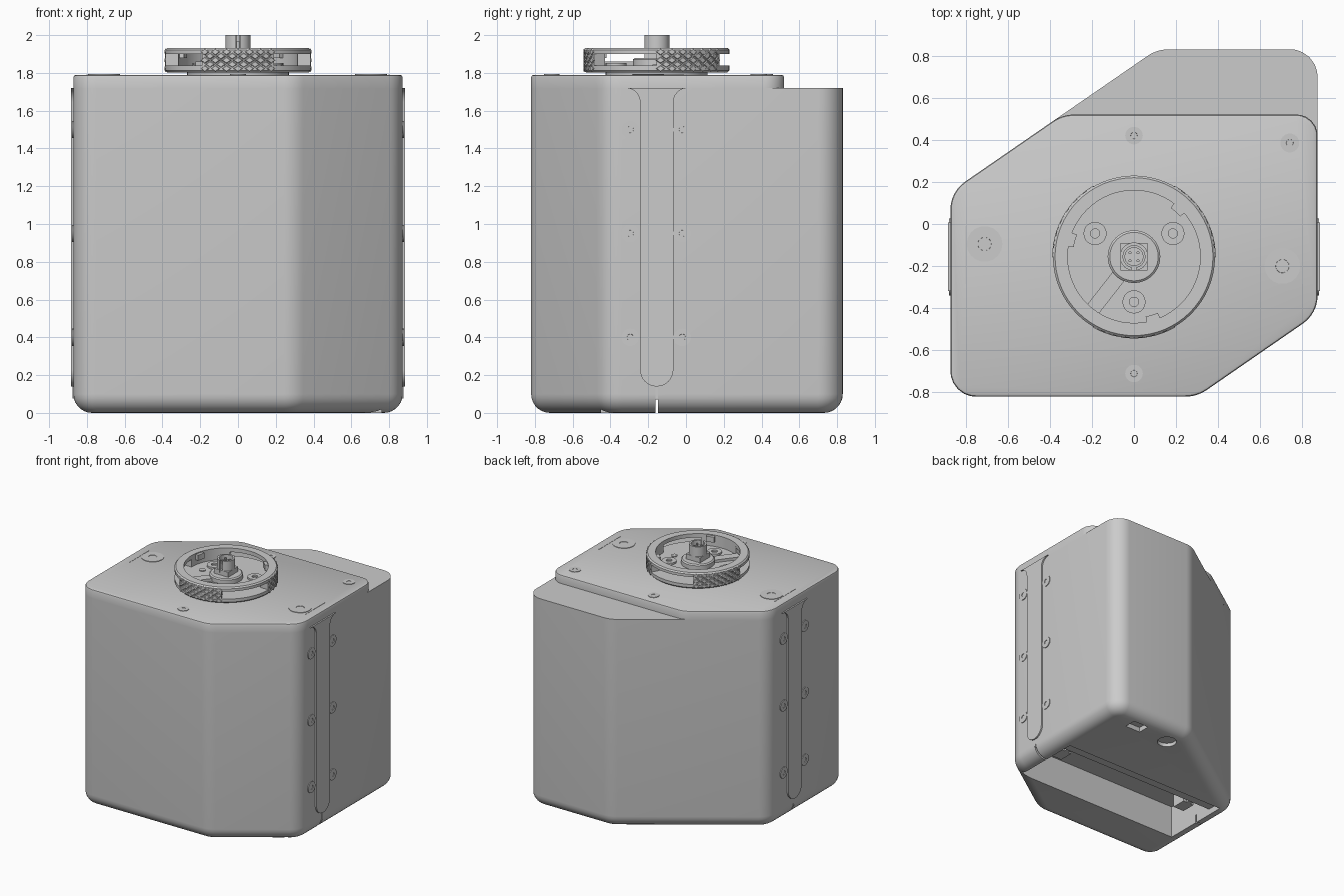
import bpy, bmesh
from math import radians, sin, cos, tan, pi
from mathutils import Vector, Matrix

cube = bpy.data.objects.get("Cube")
if cube:
    bpy.data.objects.remove(cube)

grey = bpy.data.materials.new("plain_grey")
grey.use_nodes = True
grey.diffuse_color = (0.6, 0.6, 0.6, 1)
grey.node_tree.nodes["Principled BSDF"].inputs["Base Color"].default_value = grey.diffuse_color


def finish(name, bm, matrix=None):
    bmesh.ops.recalc_face_normals(bm, faces=bm.faces)
    mesh = bpy.data.meshes.new(name)
    bm.to_mesh(mesh)
    bm.free()
    mesh.materials.append(grey)
    obj = bpy.data.objects.new(name, mesh)
    if matrix:
        obj.matrix_world = matrix
    bpy.context.collection.objects.link(obj)
    smooth(obj)
    return obj


def smooth(obj):
    bpy.ops.object.select_all(action='DESELECT')
    obj.select_set(True)
    bpy.context.view_layer.objects.active = obj
    bpy.ops.object.shade_smooth_by_angle(angle=radians(30))


def rounded(corners, steps=6):
    """Outline with each (x, y, radius) corner replaced by an arc."""
    out = []
    for i, (x, y, r) in enumerate(corners):
        p = Vector((x, y))
        a = (Vector(corners[i - 1][:2]) - p).normalized()
        b = (Vector(corners[(i + 1) % len(corners)][:2]) - p).normalized()
        half = a.angle(b) / 2
        centre = p + (a + b).normalized() * r / sin(half)
        s, e = p + a * r / tan(half) - centre, p + b * r / tan(half) - centre
        for k in range(steps + 1):
            out.append(centre + s.lerp(e, k / steps).normalized() * r)
    return out


def prism(name, outline, z0, z1, bevel_z=None, width=0, segments=1, matrix=None):
    bm = bmesh.new()
    bottom = bm.faces.new([bm.verts.new((p[0], p[1], z0)) for p in outline])
    geo = bmesh.ops.extrude_face_region(bm, geom=[bottom], use_keep_orig=True)["geom"]
    bmesh.ops.translate(bm, vec=(0, 0, z1 - z0), verts=[g for g in geo if isinstance(g, bmesh.types.BMVert)])
    bmesh.ops.recalc_face_normals(bm, faces=bm.faces)
    if bevel_z is not None:
        rim = [e for e in bm.edges if all(abs(v.co.z - bevel_z) < 1e-5 for v in e.verts)]
        bmesh.ops.bevel(bm, geom=rim, offset=width, segments=segments, profile=0.5, affect='EDGES')
    return finish(name, bm, matrix)


def box(name, x, y, z):
    return prism(name, [(x[0], y[0]), (x[1], y[0]), (x[1], y[1]), (x[0], y[1])], *z)


def lathe(name, profile, matrix, start=0, sweep=360, steps=48):
    """Turn a closed (radius, height) profile around its own z axis."""
    bm = bmesh.new()
    full = sweep == 360
    rows = []
    for i in range(steps if full else steps + 1):
        a = radians(start + sweep * i / steps)
        rows.append([bm.verts.new((r * cos(a), r * sin(a), z)) for r, z in profile])
    n = len(profile)
    for i in range(steps):
        a, b = rows[i], rows[(i + 1) % len(rows)]
        for j in range(n):
            k = (j + 1) % n
            if profile[j][0] + profile[k][0] > 0:
                bm.faces.new((a[j], b[j], b[k], a[k]))
    if not full:
        bm.faces.new(rows[0])
        bm.faces.new(rows[-1])
    bmesh.ops.remove_doubles(bm, verts=bm.verts, dist=1e-5)
    return finish(name, bm, matrix)


def disc(name, r, z0, z1, matrix, steps=48):
    return lathe(name, [(0, z0), (r, z0), (r, z1), (0, z1)], matrix, steps=steps)


def screw(name, r, matrix, h=0.006):
    prof = [(0, -0.01), (r, -0.01), (r, h), (r * 0.38, h), (r * 0.37, 0.001), (0, 0.001)]
    return lathe(name, prof, matrix, steps=18)


def cut(target, cutter):
    mod = target.modifiers.new("cut", 'BOOLEAN')
    mod.operation, mod.solver, mod.object = 'DIFFERENCE', 'EXACT', cutter
    bpy.context.view_layer.objects.active = target
    bpy.ops.object.modifier_apply(modifier=mod.name)
    bpy.data.objects.remove(cutter)


T = Matrix.Translation
CY = -0.155           # wheel and rail centre line
W = 0.872             # half width of the case

# Case: six-sided, rounded upright corners, round bottom edge
front = [(-W, -0.82, 0.12), (0.3, -0.82, 0.18), (W, -0.425, 0.16)]
case = prism("case", rounded(front + [(W, 0.83, 0.13), (0.11, 0.83, 0.18), (-W, 0.153, 0.16)]),
             0, 1.72, 0, 0.1, 7)
lid = prism("lid", rounded(front + [(W, 0.52, 0.1), (-0.34, 0.52, 0.18), (-W, 0.153, 0.16)]),
            1.715, 1.79, 1.79, 0.014, 2)

# Underside: battery bay, thin side slits and two small recesses
cut(case, box("bay_cutter", (-0.76, 0.76), (-0.45, 0.13), (-0.1, 0.27)))
cut(case, box("slit_cutter", (-1, 1), (CY - 0.007, CY + 0.007), (-0.1, 0.07)))
cut(case, box("port_cutter", (0.48, 0.62), (0.64, 0.74), (-0.1, 0.04)))
cut(case, disc("round_cutter", 0.075, -0.1, 0.03, T((0.22, 0.66, 0)), 32))
smooth(case)
box("bay_shelf", (-0.76, 0.76), (0.0, 0.13), (0.05, 0.08))
box("bay_rail", (-0.7, 0.7), (-0.06, -0.02), (0.14, 0.27))
for side in (-1, 1):
    x = side * 0.62
    box("bay_latch", (x - 0.05, x + 0.05), (-0.2, -0.08), (0.09, 0.27))
    box("bay_catch", (x - 0.02, x + 0.02), (-0.08, 0.02), (0.09, 0.16))

# Side rails: flared at the top, round at the bottom, with screws alongside
hw = 0.088
half = [(hw * sin(a), 0.14 + hw - hw * cos(a)) for a in [i * pi / 16 for i in range(9)]]
half += [(hw + 0.075 * (1 - cos(a)), 1.645 + 0.075 * sin(a)) for a in [i * pi / 12 for i in range(7)]]
rail = half + [(-y, z) for y, z in reversed(half[1:])]
upright = Matrix(((0, 0, 1, 0), (1, 0, 0, CY), (0, 1, 0, 0), (0, 0, 0, 1)))
for side in (-1, 1):
    zs = sorted((side * (W - 0.02), side * (W + 0.012)))
    prism("side_rail", rail, zs[0], zs[1], matrix=upright)
    box("rail_seam", sorted((side * (W - 0.01), side * (W + 0.003))), (CY - 0.006, CY + 0.006), (0.075, 0.15))
    for y in (-0.295, -0.02):
        for z in (0.4, 0.95, 1.5):
            screw("side_screw", 0.046, T((side * W, y, z)) @ Matrix.Rotation(side * pi / 2, 4, 'Y'))

# Lid fittings
for x, y, r in ((-0.71, -0.095, 0.085), (0.705, -0.2, 0.085), (0, 0.42, 0.042), (0.74, 0.385, 0.045), (0, -0.71, 0.042)):
    screw("lid_screw", r, T((x, y, 1.79)), 0.004)
for side in (-1, 1):
    x = side * 0.8
    box("lid_mark", (x - 0.003, x + 0.003), (-0.285, -0.01), (1.78, 1.792))

# Wheel: floor plate, open rim on three knurled sectors
hub = T((0, CY, 0))
R, RI = 0.385, 0.315
disc("wheel_neck", 0.27, 1.78, 1.81, hub)
lathe("wheel_floor", [(0, 1.803), (R - 0.01, 1.803), (R, 1.813), (R, 1.838), (0, 1.838)], hub, steps=64)
lathe("wheel_rim", [(RI, 1.9), (R, 1.9), (R, 1.922), (R - 0.01, 1.932), (RI, 1.932)], hub, steps=64)
knurl = bmesh.new()
for centre in (30, 150, 270):
    lathe("wheel_grip", [(RI, 1.83), (R - 0.002, 1.83), (R - 0.002, 1.905), (RI, 1.905)], hub, centre - 30, 60, 16)
    for row in range(5):
        for k in range(7 - row % 2):
            a = centre - 27 + 9 * (k + 0.5 * (row % 2))
            m = Matrix.Rotation(radians(a), 4, 'Z') @ T((R, 0, 1.823 + 0.022 * row))
            m = m @ Matrix.Rotation(pi / 2, 4, 'Y') @ Matrix.Diagonal((0.7, 1, 1, 1))
            bmesh.ops.create_cone(knurl, segments=4, radius1=0.027, radius2=0.02, depth=0.006, cap_ends=True, matrix=m)
finish("wheel_knurl", knurl, hub)

# Wheel inside: hub, screws, arm and locking tabs
lathe("wheel_hub", [(0, 1.83), (0.125, 1.83), (0.125, 1.872), (0.115, 1.88), (0, 1.88)], hub)
for x, y in ((-0.185, -0.045), (0.185, -0.045), (0, -0.37)):
    lathe("wheel_screw", [(0, 1.83), (0.055, 1.83), (0.055, 1.853), (0.022, 1.853), (0.022, 1.84), (0, 1.84)],
          T((x, y, 0)), steps=20)
for side in (-1, 1):
    disc("wheel_bolt", 0.025, 1.83, 1.845, T((side * 0.215, CY, 0)), 6)
arm = box("wheel_arm", (0.1, 0.32), (-0.035, 0.035), (1.83, 1.86))
arm.matrix_world = hub @ Matrix.Rotation(radians(232), 4, 'Z')
for a in (47, 165, 287):
    lathe("locking_tab", [(0.29, 1.88), (0.32, 1.88), (0.32, 1.925), (0.29, 1.925)], hub, a - 6, 12, 4)

# Connector post: slotted sleeve, square flange, core and pins
box("post_flange", (-0.065, 0.065), (CY - 0.065, CY + 0.065), (1.87, 1.92))
lathe("post_sleeve", [(0.052, 1.9), (0.067, 1.9), (0.067, 2.0), (0.052, 2.0)], hub, -80, 340, 32)
disc("post_core", 0.045, 1.9, 1.965, hub, 24)
for sx in (-1, 1):
    for sy in (-1, 1):
        disc("post_pin", 0.007, 1.96, 1.985, T((sx * 0.019, CY + sy * 0.019, 0)), 10)
